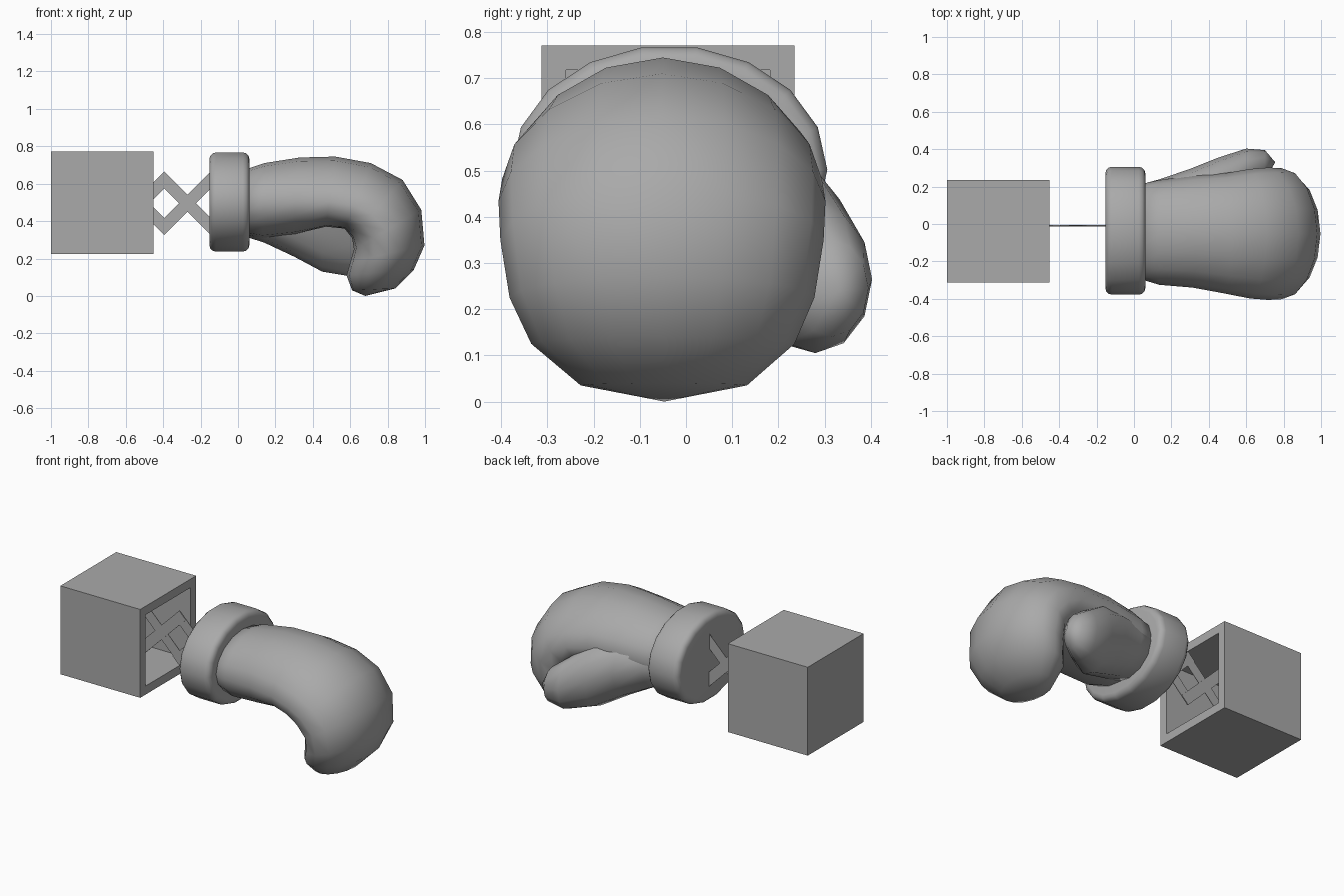
import bpy, bmesh, math
from mathutils import Vector, Matrix

if "Cube" in bpy.data.objects:
    bpy.data.objects.remove(bpy.data.objects["Cube"])

grey = bpy.data.materials.new("plain_grey")
grey.diffuse_color = (0.4, 0.4, 0.4, 1)
grey.use_nodes = True
grey.node_tree.nodes["Principled BSDF"].inputs["Base Color"].default_value = grey.diffuse_color


def finish(name, bm, smooth_angle=None):
    bmesh.ops.recalc_face_normals(bm, faces=bm.faces[:])
    mesh = bpy.data.meshes.new(name)
    for f in bm.faces:
        f.smooth = smooth_angle is not None
    bm.to_mesh(mesh)
    bm.free()
    if smooth_angle is not None:
        mesh.set_sharp_from_angle(angle=math.radians(smooth_angle))
    mesh.materials.append(grey)
    obj = bpy.data.objects.new(name, mesh)
    bpy.context.collection.objects.link(obj)
    return obj


def loft(name, sections, tip, sides):
    """Skin oval rings (centre, half axis u, half axis v, sag of the sides along -u) to a point."""
    bm = bmesh.new()
    rings = []
    for c, u, v, sag in sections:
        angles = [2 * math.pi * i / sides for i in range(sides)]
        rings.append([bm.verts.new(c + u * (math.cos(a) - sag * math.sin(a) ** 2) + v * math.sin(a))
                      for a in angles])
    for r0, r1 in zip(rings, rings[1:]):
        for i in range(sides):
            j = (i + 1) % sides
            bm.faces.new((r0[i], r0[j], r1[j], r1[i]))
    end = bm.verts.new(tip)
    for i in range(sides):
        bm.faces.new((rings[-1][i], rings[-1][(i + 1) % sides], end))
    bm.faces.new(rings[0])
    return finish(name, bm, 80)


# Hollow box, open towards the glove
bm = bmesh.new()
bmesh.ops.create_cube(bm, size=0.548, matrix=Matrix.Translation((-0.726, -0.039, 0.497)))
mouth = max(bm.faces, key=lambda f: f.calc_center_median().x)
bmesh.ops.inset_region(bm, faces=[mouth], thickness=0.053, use_even_offset=True)
inner = bmesh.ops.extrude_discrete_faces(bm, faces=[mouth])["faces"][0]
bmesh.ops.translate(bm, vec=(-0.495, 0, 0), verts=inner.verts[:])
finish("box", bm)

# Scissor lattice: crossed flat bars with square ends
bm = bmesh.new()
half, width = 0.124, 0.064
length = 2 * half * math.sqrt(2) + width
for k in range(3):
    for side in (-1, 1):
        m = (Matrix.Translation((-0.27 - 2 * half * k, -0.01 + 0.002 * side, 0.495))
             @ Matrix.Rotation(side * math.pi / 4, 4, 'Y')
             @ Matrix.Diagonal((length, 0.003, width, 1)))
        bmesh.ops.create_cube(bm, size=1, matrix=m)
finish("scissor_lattice", bm)

# Cuff: oval drum with rounded rims
bm = bmesh.new()
m = (Matrix.Translation((-0.046, -0.036, 0.502)) @ Matrix.Diagonal((1, 0.342, 0.269, 1))
     @ Matrix.Rotation(math.pi / 2, 4, 'Y'))
bmesh.ops.create_cone(bm, cap_ends=True, segments=18, radius1=1, radius2=1, depth=0.214, matrix=m)
rims = [e for e in bm.edges if any(len(f.verts) > 4 for f in e.link_faces)]
bmesh.ops.bevel(bm, geom=rims, offset=0.035, segments=3, profile=0.5, affect='EDGES')
finish("cuff", bm, 40)

# Glove body: back point (x, z), palm point (x, z), half width, centre y, sag
glove = [
    (0.02, 0.67, 0.02, 0.33, 0.250, -0.040, 0),
    (0.14, 0.71, 0.13, 0.31, 0.280, -0.045, 0.05),
    (0.33, 0.74, 0.30, 0.33, 0.300, -0.040, 0.15),
    (0.52, 0.745, 0.47, 0.37, 0.322, -0.050, 0.28),
    (0.71, 0.71, 0.57, 0.36, 0.346, -0.052, 0.3),
    (0.88, 0.62, 0.61, 0.31, 0.354, -0.052, 0.2),
    (0.98, 0.46, 0.62, 0.25, 0.350, -0.052, 0.05),
    (0.997, 0.27, 0.60, 0.18, 0.330, -0.052, 0),
    (0.94, 0.14, 0.58, 0.11, 0.285, -0.050, 0),
    (0.84, 0.04, 0.61, 0.03, 0.180, -0.048, 0),
]
rows = []
for tx, tz, bx, bz, w, cy, sag in glove:
    top, bottom = Vector((tx, cy, tz)), Vector((bx, cy, bz))
    rows.append(((top + bottom) / 2, (top - bottom) / 2, Vector((0, w, 0)), sag))
loft("glove_body", rows, (0.68, -0.047, 0.0), 16)

# Thumb, swelling out of the wrist: x, y, z, half width, half height
thumb = [
    (0.03, 0.02, 0.47, 0.19, 0.15),
    (0.14, 0.05, 0.45, 0.19, 0.165),
    (0.30, 0.115, 0.405, 0.18, 0.195),
    (0.45, 0.19, 0.335, 0.165, 0.205),
    (0.60, 0.28, 0.265, 0.123, 0.16),
    (0.70, 0.315, 0.245, 0.08, 0.105),
]
rows = [(Vector((x, y, z)), Vector((0, 0, h)), Vector((0, w, 0)), 0) for x, y, z, w, h in thumb]
loft("thumb", rows, (0.755, 0.33, 0.24), 12)
